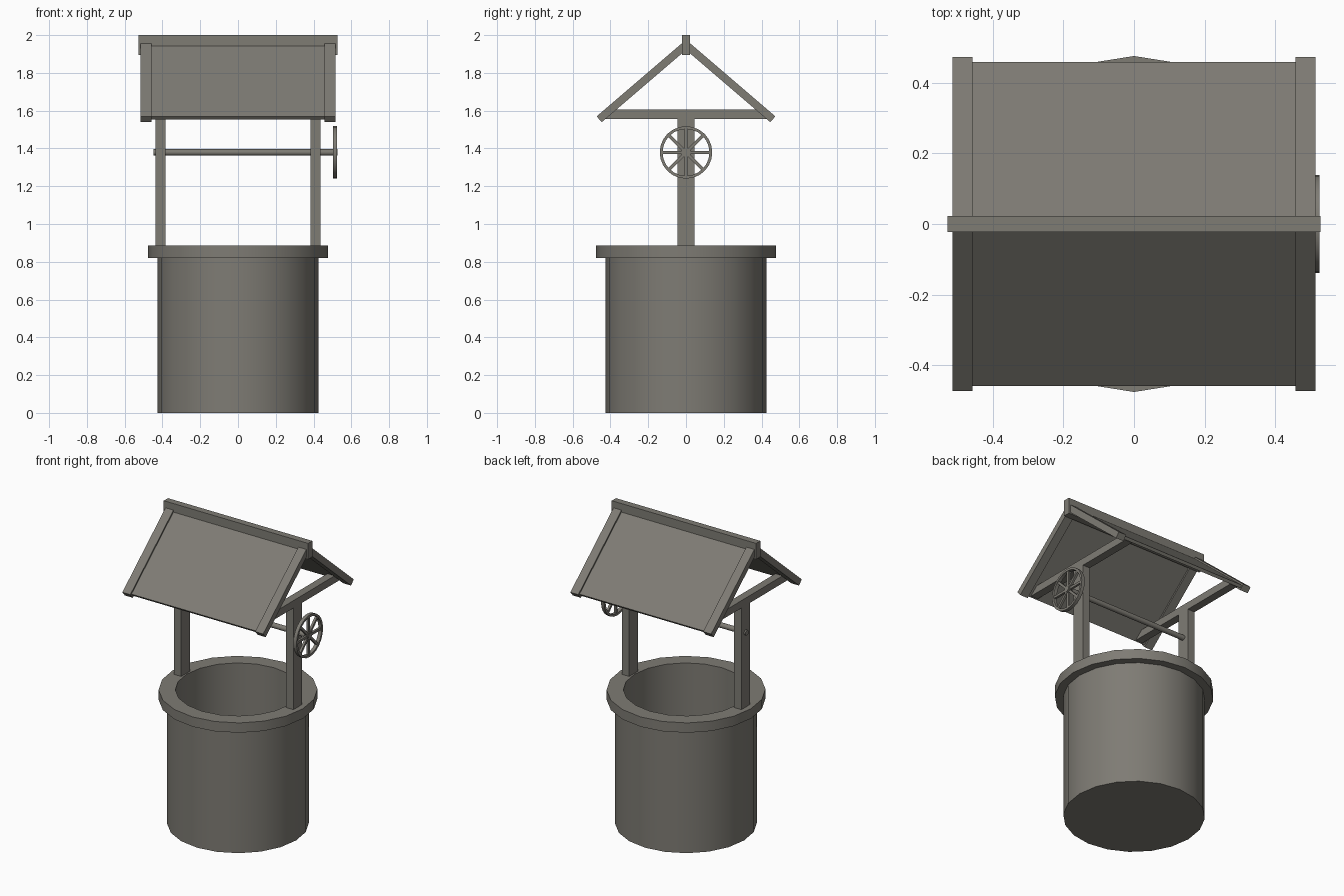
import bpy, bmesh, math
from mathutils import Matrix, Vector

if "Cube" in bpy.data.objects:
    bpy.data.objects.remove(bpy.data.objects["Cube"])

stone = bpy.data.materials.new("warm_grey")
stone.diffuse_color = (0.21, 0.20, 0.175, 1)
stone.use_nodes = True
stone.node_tree.nodes["Principled BSDF"].inputs["Base Color"].default_value = stone.diffuse_color


def finish(name, bm):
    """Turn a bmesh into a named object, smooth below 30 degrees."""
    bmesh.ops.remove_doubles(bm, verts=bm.verts, dist=1e-5)
    bmesh.ops.recalc_face_normals(bm, faces=bm.faces)
    me = bpy.data.meshes.new(name)
    bm.to_mesh(me)
    bm.free()
    me.materials.append(stone)
    me.shade_smooth()
    me.set_sharp_from_angle(angle=math.radians(30))
    ob = bpy.data.objects.new(name, me)
    bpy.context.collection.objects.link(ob)
    return ob


def add_box(bm, lo, hi, matrix=Matrix()):
    lo, hi = Vector(lo), Vector(hi)
    size = hi - lo
    m = matrix @ Matrix.Translation((lo + hi) / 2) @ Matrix.Diagonal((*size, 1))
    bmesh.ops.create_cube(bm, size=1, matrix=m)


def box(name, lo, hi, matrix=Matrix()):
    bm = bmesh.new()
    add_box(bm, lo, hi, matrix)
    return finish(name, bm)


def prism(name, profile, x0, x1):
    """Extrude a (y, z) profile along x."""
    bm = bmesh.new()
    face = bm.faces.new([bm.verts.new((x0, y, z)) for y, z in profile])
    ext = bmesh.ops.extrude_face_region(bm, geom=[face])
    verts = [g for g in ext["geom"] if isinstance(g, bmesh.types.BMVert)]
    bmesh.ops.translate(bm, verts=verts, vec=(x1 - x0, 0, 0))
    return finish(name, bm)


def add_lathe(bm, profile, sides, closed=False, matrix=Matrix()):
    """Revolve an (r, z) profile about z."""
    rings = []
    for r, z in profile:
        if r == 0:
            rings.append([bm.verts.new(matrix @ Vector((0, 0, z)))] * sides)
        else:
            rings.append([bm.verts.new(matrix @ Vector(
                (r * math.cos(a), r * math.sin(a), z)))
                for a in (2 * math.pi * i / sides for i in range(sides))])
    pairs = list(zip(rings, rings[1:])) + ([(rings[-1], rings[0])] if closed else [])
    for a, b in pairs:
        for i in range(sides):
            j = (i + 1) % sides
            bm.faces.new(list(dict.fromkeys((a[i], a[j], b[j], b[i]))))


# Well body with overhanging rim and hollow shaft
bm = bmesh.new()
add_lathe(bm, [(0, 0), (.425, 0), (.425, .82), (.476, .82), (.476, .885),
               (.376, .885), (.376, .04), (0, .04)], 20)
finish("well_body", bm)

# Posts and the tie beams on top of them
for side, s in (("left", -1), ("right", 1)):
    x0, x1 = sorted((s * .384, s * .437))
    box(side + "_post", (x0, -.045, .88), (x1, .045, 1.557))
    prism(side + "_tie_beam",
          [(-.44, 1.557), (.44, 1.557), (.395, 1.606), (-.395, 1.606)], x0, x1)

# Roof: (u, v) are distances up the slope and in from the outer surface
slope = math.radians(40.6)
eave = Vector((.473, 1.57))
up = Vector((-math.cos(slope), math.sin(slope)))
inward = Vector((-math.sin(slope), -math.cos(slope)))


def roof_profile(start, top, bottom, sign):
    pts = [eave + up * start + inward * top, eave + up * start + inward * bottom]
    # run both surfaces up to the centre plane under the ridge
    for p in (pts[1], pts[0]):
        pts.append(p + up * (p.x / math.cos(slope)))
    return [(sign * p.x, p.y) for p in pts]


for face, s in (("front", -1), ("back", 1)):
    prism(face + "_roof_panel", roof_profile(.009, .01, .03, s), -.50, .50)
    for side, x0 in (("left", -.515), ("right", .457)):
        prism(f"{face}_{side}_barge_board", roof_profile(0, 0, .041, s), x0, x0 + .058)

box("ridge_beam", (-.528, -.022, 1.894), (.528, .022, 2.0))

# Winding axle through both posts
along_x = Matrix.Translation((0, 0, 1.379)) @ Matrix.Rotation(math.pi / 2, 4, 'Y')
bm = bmesh.new()
add_lathe(bm, [(0, -.447), (.017, -.447), (.017, .527), (0, .527)], 16, matrix=along_x)
finish("axle", bm)

# Spoked hand wheel
bm = bmesh.new()
add_lathe(bm, [(.124, .502), (.139, .502), (.139, .525), (.124, .525)], 24, True, along_x)
add_lathe(bm, [(0, .503), (.025, .503), (.025, .524), (0, .524)], 16, matrix=along_x)
for i in range(8):
    turn = Matrix.Translation((0, 0, 1.379)) @ Matrix.Rotation(i * math.pi / 4, 4, 'X')
    add_box(bm, (.506, -.008, .015), (.521, .008, .13), turn)
finish("hand_wheel", bm)
